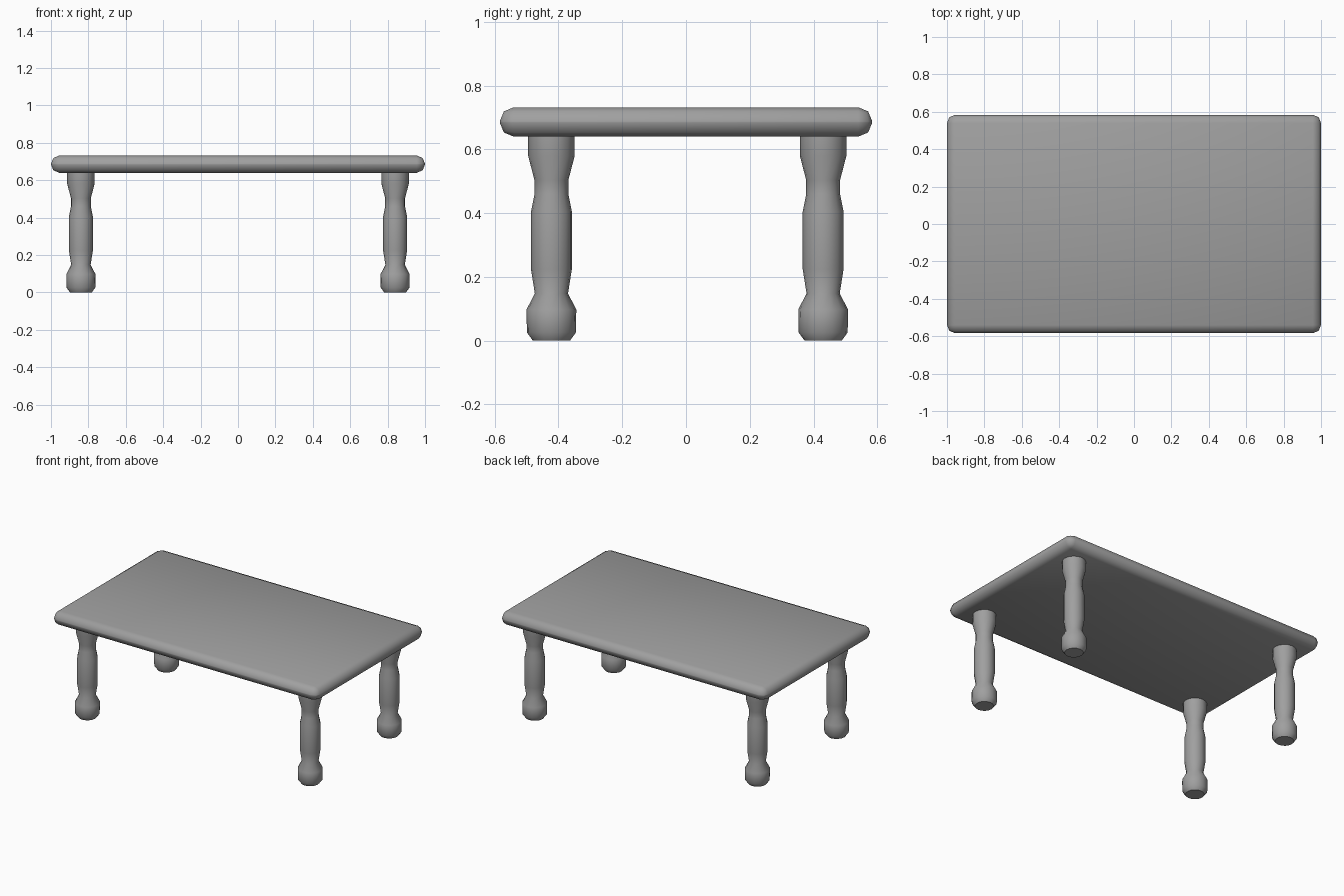
import bpy, math

if "Cube" in bpy.data.objects:
    bpy.data.objects.remove(bpy.data.objects["Cube"])

# One plain grey for the whole table
grey = bpy.data.materials.new("grey")
grey.use_nodes = True
colour = (0.35, 0.35, 0.35, 1)
grey.diffuse_color = colour
grey.node_tree.nodes["Principled BSDF"].inputs["Base Color"].default_value = colour


def finish(obj, name, angle):
    obj.name = name
    obj.data.name = name
    obj.data.materials.append(grey)
    bpy.ops.object.select_all(action='DESELECT')
    obj.select_set(True)
    bpy.context.view_layer.objects.active = obj
    bpy.ops.object.shade_smooth_by_angle(angle=math.radians(angle))


# Rounded slab top
BOTTOM, TOP = 0.64, 0.732
bpy.ops.mesh.primitive_cube_add(size=1, location=(0, 0, (BOTTOM + TOP) / 2))
top = bpy.context.object
top.scale = (2, 1.168, TOP - BOTTOM)
bpy.ops.object.transform_apply(location=False, rotation=False, scale=True)
bevel = top.modifiers.new("rounded_edge", 'BEVEL')
bevel.width = 0.044
bevel.segments = 2
bpy.ops.object.modifier_apply(modifier=bevel.name)
finish(top, "table_top", 50)

# Turned leg profile: (radius, height)
PROFILE = [(0.058, 0), (0.077, 0.026), (0.078, 0.098), (0.052, 0.148),
           (0.064, 0.224), (0.064, 0.405), (0.053, 0.46), (0.053, 0.503),
           (0.073, 0.58), (0.073, 0.645)]
SIDES = 16


def make_leg(name, x, y):
    verts = [(r * math.cos(math.tau * i / SIDES), r * math.sin(math.tau * i / SIDES), z)
             for r, z in PROFILE for i in range(SIDES)]
    faces = [(k * SIDES + i, k * SIDES + (i + 1) % SIDES,
              (k + 1) * SIDES + (i + 1) % SIDES, (k + 1) * SIDES + i)
             for k in range(len(PROFILE) - 1) for i in range(SIDES)]
    faces.append(tuple(reversed(range(SIDES))))
    faces.append(tuple(range(len(verts) - SIDES, len(verts))))
    mesh = bpy.data.meshes.new(name)
    mesh.from_pydata(verts, [], faces)
    leg = bpy.data.objects.new(name, mesh)
    leg.location = (x, y, 0)
    bpy.context.collection.objects.link(leg)
    finish(leg, name, 50)


# Four legs, set slightly toward the back
for side, x in (("left", 0.84), ("right", -0.84)):
    for end, y in (("front", -0.422), ("back", 0.43)):
        make_leg(f"{end}_{side}_leg", x, y)
